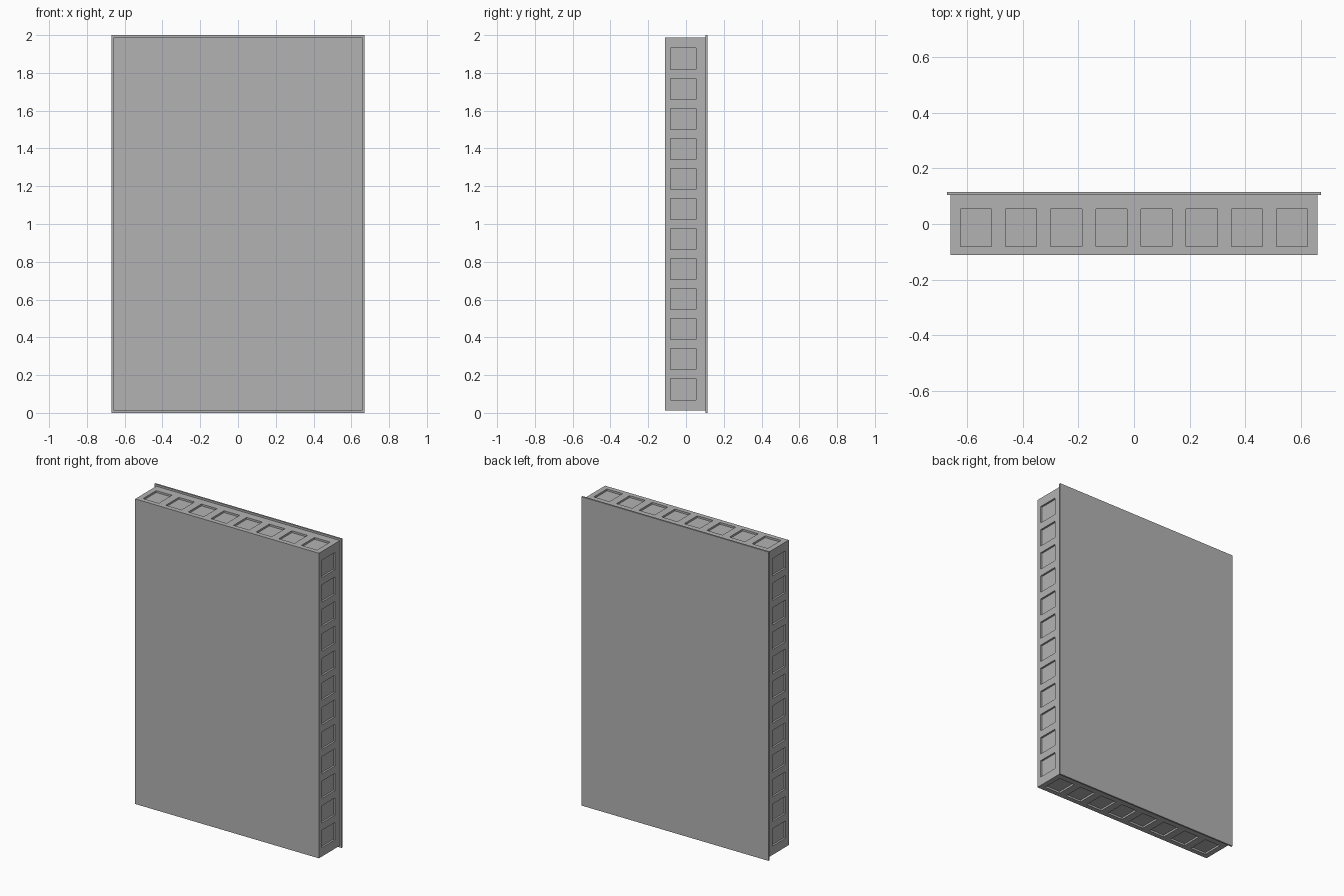
import bpy
import bmesh
from mathutils import Matrix, Vector

old = bpy.data.objects.get("Cube")
if old:
    bpy.data.objects.remove(old, do_unlink=True)

grey = bpy.data.materials.new("plain_grey")
grey.use_nodes = True
colour = (0.45, 0.45, 0.45, 1)
grey.diffuse_color = colour
grey.node_tree.nodes["Principled BSDF"].inputs["Base Color"].default_value = colour


def boxes(name, items):
    """One object made of boxes, each given as (centre, size)."""
    bm = bmesh.new()
    for centre, size in items:
        place = Matrix.Translation(centre) @ Matrix.Diagonal(Vector(size).to_4d())
        bmesh.ops.create_cube(bm, size=1, matrix=place)
    mesh = bpy.data.meshes.new(name)
    bm.to_mesh(mesh)
    bm.free()
    mesh.materials.append(grey)
    obj = bpy.data.objects.new(name, mesh)
    bpy.context.collection.objects.link(obj)
    return obj


# Main slab and the thin, slightly larger back plate
HALF_X, HALF_Z, DEPTH = 0.658, 0.988, 0.012
panel = boxes("panel_body", [((0, -0.004, 1), (2 * HALF_X, 0.216, 2 * HALF_Z))])
boxes("back_plate", [((0, 0.109, 1), (1.34, 0.011, 2))])

# Shallow square pockets around all four edges
WIDTH, LENGTH, POCKET_Y = 0.112, 0.134, -0.014
pockets = []
for side in (-1, 1):
    for i in range(8):
        pockets.append(((0.162 * (i - 3.5), POCKET_Y, 1 + side * HALF_Z),
                        (WIDTH, LENGTH, 2 * DEPTH)))
    for i in range(12):
        pockets.append(((side * HALF_X, POCKET_Y, 1 + 0.159 * (i - 5.5)),
                        (2 * DEPTH, LENGTH, WIDTH)))
cutter = boxes("pocket_cutter", pockets)
cutter.hide_render = True

cut = panel.modifiers.new("pockets", "BOOLEAN")
cut.operation = "DIFFERENCE"
cut.solver = "EXACT"
cut.object = cutter
bpy.context.view_layer.objects.active = panel
bpy.ops.object.modifier_apply(modifier=cut.name)
bpy.data.objects.remove(cutter, do_unlink=True)
